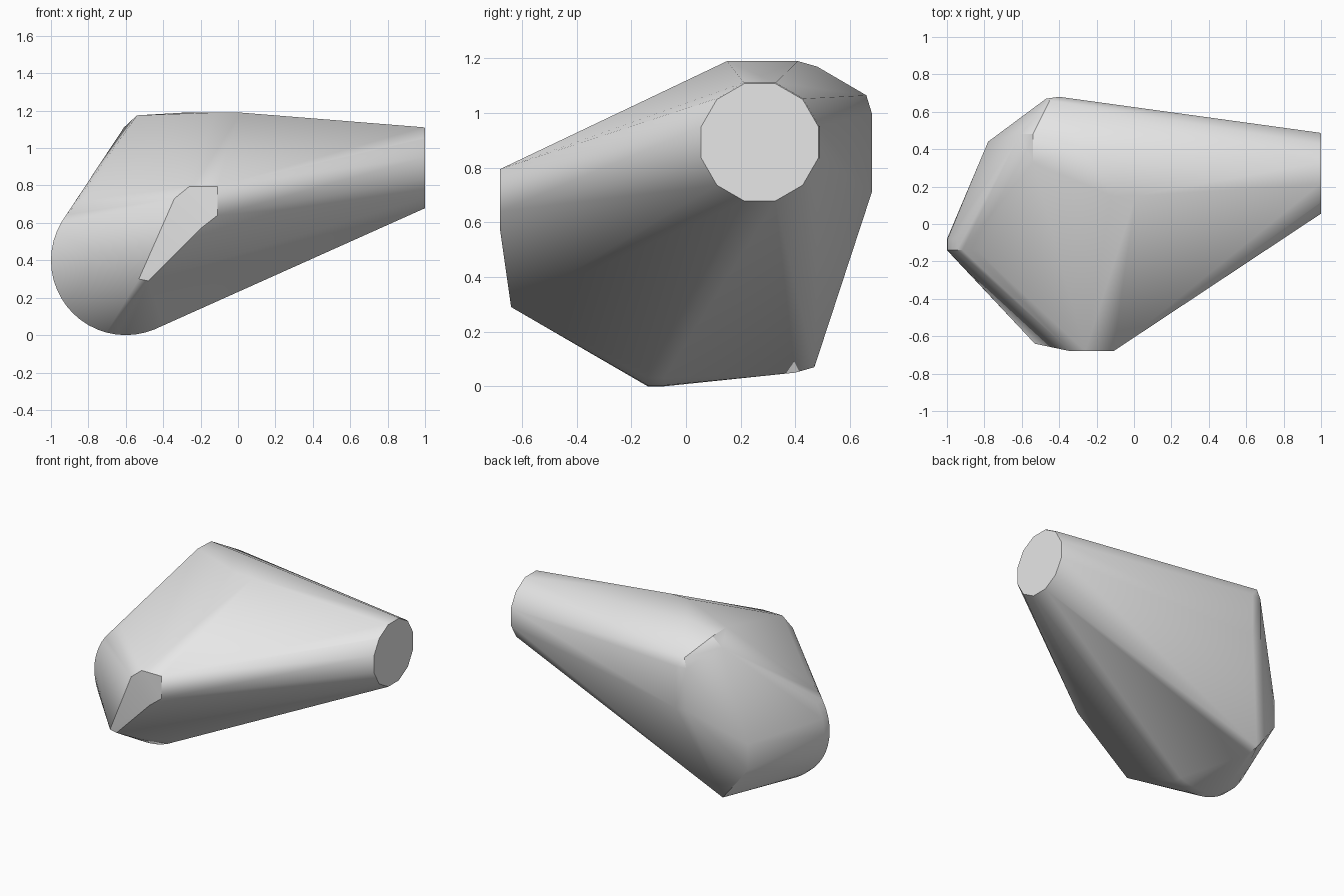
import bpy, bmesh, math
from mathutils import Matrix, Vector

cube = bpy.data.objects.get("Cube")
if cube:
    bpy.data.objects.remove(cube, do_unlink=True)

grey = bpy.data.materials.new("light_grey")
grey.use_nodes = True
colour = (0.8, 0.8, 0.8, 1)
grey.diffuse_color = colour
grey.node_tree.nodes["Principled BSDF"].inputs["Base Color"].default_value = colour

bm = bmesh.new()


def ring(center, radius, sides, axis, start=0.0):
    """Circle of loose points facing along the x or y axis."""
    for i in range(sides):
        a = start + math.tau * i / sides
        c, s = radius * math.cos(a), radius * math.sin(a)
        bm.verts.new(Vector(center) + Vector((0, c, s) if axis == "x" else (c, 0, s)))


# Narrow round end with a small chamfer
for x, radius in ((0.99, 0.226), (1.0, 0.222)):
    ring((x, 0.27, 0.893), radius, 12, "x", math.pi / 12)

# Broad rounded side at the lower corner
for y in (-0.14, -0.08):
    ring((-0.6, y, 0.4), 0.4, 48, "y")

# Corners of the faceted body
front = [(-0.34, -0.68, 0.73), (-0.26, -0.68, 0.795), (-0.11, -0.68, 0.795),
         (-0.11, -0.68, 0.64), (-0.2, -0.68, 0.57),
         (-0.53, -0.64, 0.3), (-0.48, -0.64, 0.29)]
top = [(-0.12, 0.15, 1.19), (0.01, 0.15, 1.19), (-0.54, 0.33, 1.175),
       (-0.28, 0.41, 1.19), (-0.54, 0.48, 1.17), (-0.61, 0.48, 1.11)]
back = [(-0.45, 0.66, 1.065), (-0.47, 0.67, 1.0), (-0.4, 0.68, 1.0),
        (-0.47, 0.67, 0.71), (-0.4, 0.68, 0.71)]
lower_back = [(-0.78, 0.44, 0.29), (-0.78, 0.44, 0.47),
              (-0.61, 0.47, 0.07), (-0.6, 0.4, 0.05)]
for corner in front + top + back + lower_back:
    bm.verts.new(corner)

# Skin everything with one convex shell
result = bmesh.ops.convex_hull(bm, input=bm.verts[:])
inside = {v for v in result["geom_interior"] + result["geom_unused"]
          if isinstance(v, bmesh.types.BMVert)}
bmesh.ops.delete(bm, geom=list(inside), context="VERTS")
bmesh.ops.dissolve_limit(bm, angle_limit=math.radians(0.5),
                         verts=bm.verts[:], edges=bm.edges[:])
bmesh.ops.recalc_face_normals(bm, faces=bm.faces[:])

mesh = bpy.data.meshes.new("faceted_body")
bm.to_mesh(mesh)
bm.free()
mesh.materials.append(grey)
body = bpy.data.objects.new("faceted_body", mesh)
bpy.context.collection.objects.link(body)

# Smooth the rounded areas, keep the facet edges crisp
bpy.ops.object.select_all(action="DESELECT")
body.select_set(True)
bpy.context.view_layer.objects.active = body
bpy.ops.object.shade_smooth_by_angle(angle=math.radians(30.5))
